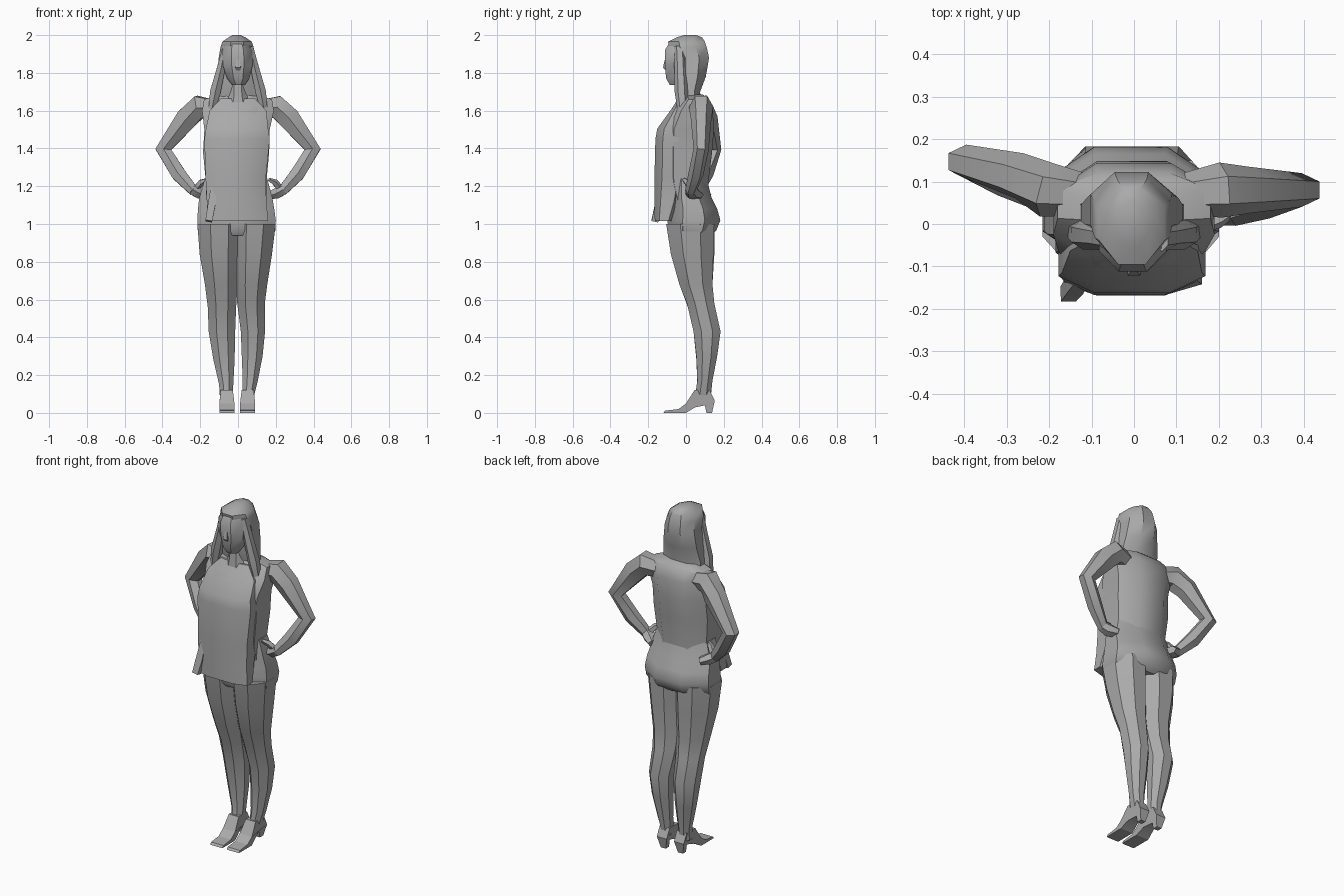
import bpy
import bmesh
from math import cos, sin, pi
from mathutils import Vector

cube = bpy.data.objects.get("Cube")
if cube:
    bpy.data.objects.remove(cube, do_unlink=True)

grey = bpy.data.materials.new("plain grey")
grey.use_nodes = True
colour = (.4, .4, .4, 1)
grey.diffuse_color = colour
grey.node_tree.nodes["Principled BSDF"].inputs["Base Color"].default_value = colour


def unit_ring(sides, power=1):
    """Flat-fronted ring of unit half width, squared off when power < 1."""
    points = []
    for i in range(sides):
        angle = 2 * pi * (i + .5) / sides
        pair = [cos(angle), sin(angle)]
        points.append([abs(v) ** power * (1 if v > 0 else -1) for v in pair])
    wide = max(p[0] for p in points)
    deep = max(p[1] for p in points)
    return [(x / wide, y / deep) for x, y in points]


def skin(name, rings, angle=38):
    """Join rings of points into a closed object."""
    bm = bmesh.new()
    loops = [[bm.verts.new(p) for p in ring] for ring in rings]
    count = len(loops[0])
    for low, high in zip(loops, loops[1:]):
        for i in range(count):
            j = (i + 1) % count
            bm.faces.new((low[i], low[j], high[j], high[i]))
    bm.faces.new(loops[0][::-1])
    bm.faces.new(loops[-1])
    bmesh.ops.recalc_face_normals(bm, faces=bm.faces[:])
    mesh = bpy.data.meshes.new(name)
    bm.to_mesh(mesh)
    bm.free()
    mesh.materials.append(grey)
    obj = bpy.data.objects.new(name, mesh)
    bpy.context.collection.objects.link(obj)
    bpy.ops.object.select_all(action='DESELECT')
    obj.select_set(True)
    bpy.context.view_layer.objects.active = obj
    bpy.ops.object.shade_smooth_by_angle(angle=angle * pi / 180)
    return obj


def loft(name, stations, sides=8, power=1):
    """Stations are height, left and right edge, front and back edge."""
    shape = unit_ring(sides, power)
    rings = []
    for z, x0, x1, y0, y1 in stations:
        rings.append([((x0 + x1) / 2 + u * (x1 - x0) / 2,
                       (y0 + y1) / 2 + v * (y1 - y0) / 2, z) for u, v in shape])
    return skin(name, rings)


def tube(name, path, radii, sides=6):
    """Sweep a ring along a path, mitred at the bends."""
    points = [Vector(p) for p in path]
    shape = unit_ring(sides)
    rings = []
    for i, p in enumerate(points):
        before = (p - points[i - 1]).normalized() if i else Vector()
        after = (points[i + 1] - p).normalized() if i + 1 < len(points) else Vector()
        tangent = (before + after).normalized()
        across = tangent.cross(Vector((0, 1, 0))).normalized()
        depth = across.cross(tangent)
        wide, deep = radii[i]
        rings.append([p + across * u * wide + depth * v * deep for u, v in shape])
    return skin(name, rings)


# Head, neck and hair
loft("face", [
    (1.735, -.03, .035, -.085, -.02), (1.77, -.058, .06, -.105, .04),
    (1.84, -.08, .078, -.112, .05), (1.92, -.082, .076, -.112, .05),
    (1.965, -.06, .05, -.085, .05)])
tube("nose", [(.0, -.104, 1.88), (.0, -.112, 1.83), (.0, -.1, 1.81)],
     [(.006, .006), (.015, .01), (.01, .005)], sides=4)
loft("neck", [(1.6, -.08, .08, -.06, .08), (1.68, -.05, .05, -.05, .05),
              (1.78, -.045, .04, -.04, .05)])
loft("hair", [
    (1.6, -.13, .12, .0, .08), (1.7, -.125, .115, -.03, .075),
    (1.78, -.112, .105, -.045, .105), (1.88, -.102, .09, -.055, .122),
    (1.935, -.093, .083, -.09, .11), (1.965, -.083, .073, -.095, .1),
    (1.988, -.05, .04, -.05, .085), (2, -.03, .015, -.01, .055)])
for side, label in ((1, "left"), (-1, "right")):
    tube(label + "_hair_lock",
         [(side * .065, -.035, 1.94), (side * .088, -.03, 1.83),
          (side * .12, -.025, 1.7), (side * .145, -.015, 1.57)],
         [(.015, .03), (.022, .03), (.028, .035), (.015, .025)])

# Upper body with shoulders, and the loose top hanging in front of it
loft("torso", [
    (1.12, -.17, .15, -.1, .12), (1.22, -.17, .15, -.13, .118),
    (1.38, -.185, .165, -.14, .138), (1.5, -.178, .168, -.14, .148),
    (1.6, -.19, .19, -.085, .142), (1.66, -.18, .18, -.025, .12),
    (1.685, -.1, .1, -.02, .09)], power=.85)
loft("top_front", [
    (1.015, -.165, .16, -.165, -.07), (1.12, -.165, .15, -.168, -.03),
    (1.25, -.172, .148, -.167, .0), (1.45, -.178, .168, -.162, .0),
    (1.505, -.17, .16, -.152, .0), (1.6, -.15, .15, -.083, .0),
    (1.665, -.09, .09, -.04, .0)], power=.75)
tube("hem_corner", [(-.125, -.12, 1.22), (-.14, -.145, 1.1), (-.155, -.165, 1.015)],
     [(.015, .02), (.02, .02), (.018, .018)], sides=4)

# Hips and seat
loft("hips", [
    (.94, -.2, .185, -.075, .13), (.965, -.213, .198, -.09, .16),
    (1.02, -.215, .2, -.1, .182), (1.08, -.212, .192, -.09, .165),
    (1.14, -.205, .182, -.09, .135), (1.24, -.175, .155, -.08, .11)])

# Legs
loft("right_leg", [
    (.07, -.095, -.03, .045, .13), (.15, -.1, -.025, .06, .135),
    (.28, -.13, -.018, .055, .16), (.43, -.155, -.015, .04, .183),
    (.56, -.16, -.01, .01, .15), (.68, -.175, -.002, -.035, .14),
    (.84, -.203, .01, -.08, .15), (1, -.215, .02, -.105, .15)])
loft("left_leg", [
    (.07, .025, .08, .045, .13), (.17, .025, .105, .06, .14),
    (.3, .02, .13, .055, .165), (.43, .015, .143, .04, .183),
    (.58, -.004, .142, .005, .15), (.68, -.01, .155, -.035, .14),
    (.84, -.015, .18, -.08, .145), (1, -.02, .2, -.105, .15)])

# High-heeled shoes, one side profile each, widest at the flat toe
profile = [(-.12, 0), (-.11, .012), (-.04, .02), (.0, .05), (.045, .12),
           (.125, .12), (.152, .065), (.138, 0), (.108, 0), (.1, .04),
           (.05, .03), (.0, 0)]
for label, toe, ankle in (("right", -.058, -.06), ("left", .05, .052)):
    edges = []
    for side in (-1, 1):
        edge = []
        for y, z in profile:
            blend = (y + .12) / .27
            half = .032 + .008 * (y < .02) - .016 * (y > .09 and z < .05)
            edge.append((toe + (ankle - toe) * blend + side * half, y, z))
        edges.append(edge)
    skin(label + "_shoe", edges, angle=20)

# Arms bent with the hands on the hips; the right elbow sits further back
for side, label, elbow_y, hand_y in ((1, "left", .08, .025), (-1, "right", .147, .065)):
    tube(label + "_arm",
         [(side * .12, .07, 1.61), (side * .205, .08, 1.62),
          (side * .27, (.08 + elbow_y) / 2, 1.56), (side * .395, elbow_y, 1.395),
          (side * .315, (elbow_y + hand_y) / 2, 1.265), (side * .235, hand_y, 1.175)],
         [(.045, .05), (.06, .065), (.058, .055), (.042, .04), (.038, .04), (.026, .03)])
    tube(label + "_hand",
         [(side * .245, hand_y, 1.185), (side * .21, hand_y + .01, 1.165),
          (side * .165, hand_y + .04, 1.15)],
         [(.026, .03), (.028, .042), (.018, .035)])
    tube(label + "_thumb",
         [(side * .22, hand_y, 1.19), (side * .195, hand_y - .02, 1.22),
          (side * .165, hand_y - .035, 1.235)],
         [(.016, .016), (.015, .016), (.008, .01)], sides=5)
